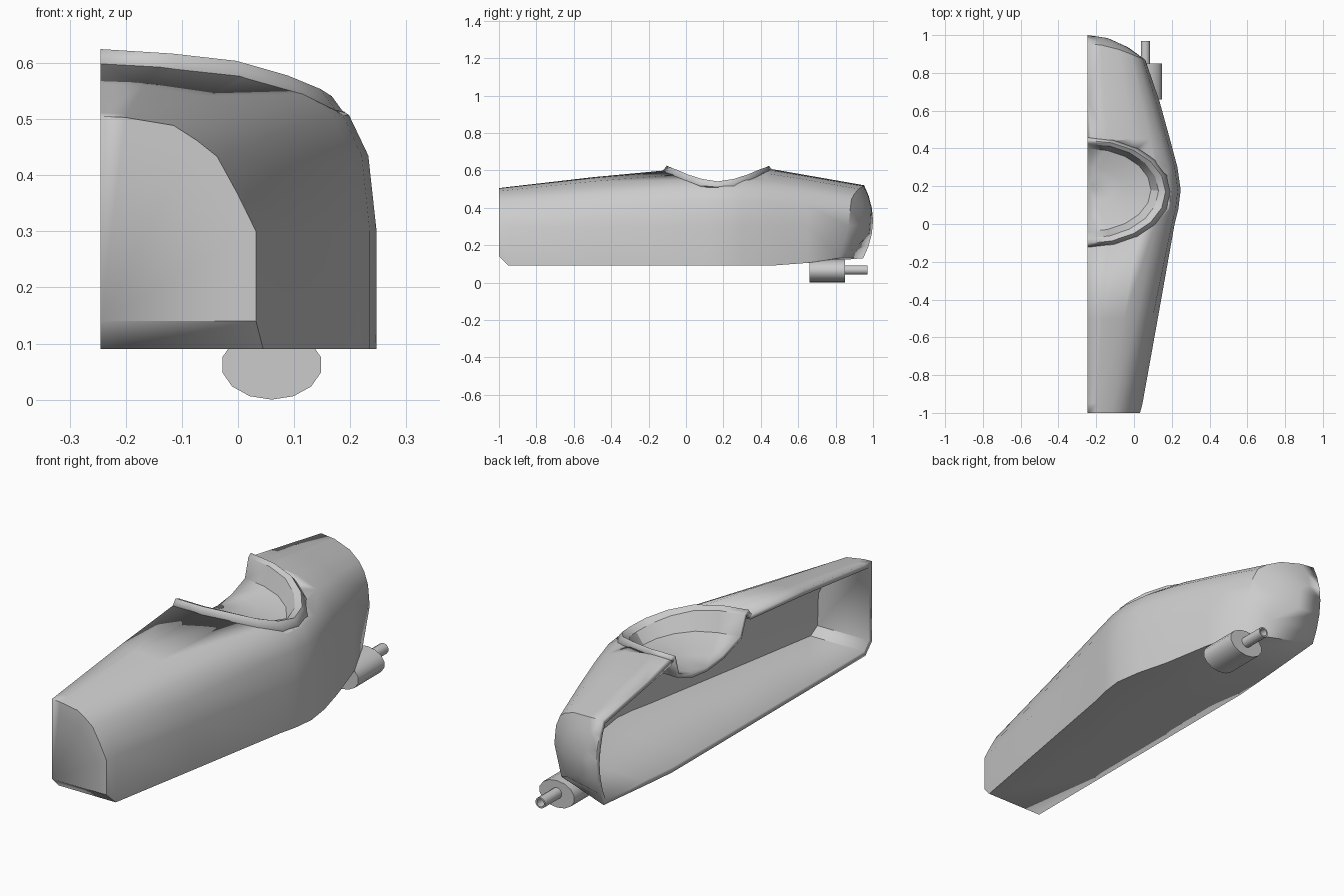
import bpy, bmesh
from math import sin, cos, pi
from mathutils import Vector
from mathutils.bvhtree import BVHTree

if "Cube" in bpy.data.objects:
    bpy.data.objects.remove(bpy.data.objects["Cube"])

CUT = -0.245  # plane where the half body is open


def lerp_table(t, x):
    for (x0, z0), (x1, z1) in zip(t, t[1:]):
        if x <= x1:
            return z0 + (z1 - z0) * (x - x0) / (x1 - x0)
    return t[-1][1]


def finish(name, bm, angle=35):
    me = bpy.data.meshes.new(name)
    bm.to_mesh(me)
    bm.free()
    ob = bpy.data.objects.new(name, me)
    bpy.context.collection.objects.link(ob)
    bpy.ops.object.select_all(action='DESELECT')
    ob.select_set(True)
    bpy.context.view_layer.objects.active = ob
    bpy.ops.object.shade_smooth_by_angle(angle=angle * pi / 180)
    return ob


def thicken(ob, t):
    m = ob.modifiers.new("thickness", 'SOLIDIFY')
    m.thickness, m.offset, m.use_even_offset = t, -1, True
    bpy.context.view_layer.objects.active = ob
    bpy.ops.object.modifier_apply(modifier=m.name)
    for v in ob.data.vertices:
        if v.co.x < CUT + 0.03:
            v.co.x = CUT


def bridge(bm, a, b):
    for i in range(len(a) - 1):
        bm.faces.new((a[i], a[i + 1], b[i + 1], b[i]))


def orient(bm, axis):
    bmesh.ops.recalc_face_normals(bm, faces=bm.faces)
    bm.faces.ensure_lookup_table()
    if bm.faces[-1].normal[axis] < 0:
        bmesh.ops.reverse_faces(bm, faces=bm.faces)


# body: half sections, blended from round nose to squarer middle
NOSE = [(0, 1), (.16, .99), (.47, .92), (.62, .79), (.75, .65), (.88, .33), (1, 0)]
MID = [(0, 1), (.25, .975), (.56, .91), (.78, .79), (.9, .66), (.97, .43), (1, 0)]


def section(xo, top, bot, k, shoulder=.3):
    w = xo - CUT
    pts = [(CUT + w * (a + (c - a) * k), shoulder + (top - shoulder) * (b + (d - b) * k))
           for (a, b), (c, d) in zip(NOSE, MID)]
    return pts + [(xo, bot), (CUT, bot)]


bm = bmesh.new()
rings = []
for y, xo, top, bot, k in [(-1, .032, .505, .14, 0), (-.95, .045, .511, .09, 0),
                           (-.5, .126, .563, .09, .5), (0, .215, .61, .09, 1),
                           (.08, .235, .613, .09, 1), (.18, .247, .614, .09, 1),
                           (.3, .23, .614, .09, 1), (.45, .19, .608, .09, .9),
                           (.65, .135, .573, .105, .8)]:
    rings.append([bm.verts.new((x, y, z)) for x, z in section(xo, top, bot, k)])


def tail_y(x, z):
    return 1 - .13 * ((x - CUT) / .305) ** 2 - .05 * ((z - .33) / .195) ** 2


tail = section(.06, .52, .13, .8)
for s in (1, .7, .35):
    ring = []
    for x, z in tail:
        x, z = CUT + (x - CUT) * s, .33 + (z - .33) * s
        ring.append(bm.verts.new((x, tail_y(x, z), z)))
    rings.append(ring)
for a, b in zip(rings, rings[1:]):
    bridge(bm, a, b)
bm.faces.new(rings[0])
tip = bm.verts.new((CUT, 1, .33))
for p, q in zip(rings[-1], rings[-1][1:]):
    bm.faces.new((p, q, tip))
orient(bm, 1)
surface = BVHTree.FromBMesh(bm)
body = finish("body_shell", bm)
thicken(body, .024)

# cockpit: half-oval rings for lip and tub
N = 10
CREST = [(-.25, .625), (-.12, .617), (.03, .6), (.14, .558), (.2, .52)]


def oval(xo, y0, y1):
    c, r = (y0 + y1) / 2, (y1 - y0) / 2
    return [(CUT + (xo - CUT) * sin(pi * i / N), c - r * cos(pi * i / N)) for i in range(N + 1)]


base, crest = oval(.2, -.125, .46), oval(.167, -.103, .443)
lip, floor = oval(.13, -.075, .425), oval(.09, -.04, .4)
zc = [lerp_table(CREST, x) for x, y in crest]
zb = []
for (x, y), z in zip(base, zc):
    hit = surface.ray_cast(Vector((x + .001, y, 1)), Vector((0, 0, -1)))[0]
    zb.append((hit.z if hit else z - .02) - .002)
zf = [.5 * z + .212 for z in zc]

bm = bmesh.new()
levels = [(base, zb), (crest, zc), (lip, [z - .012 for z in zc]), (floor, zf),
          (oval(-.07, .08, .3), [.487] * (N + 1))]
tub = [[bm.verts.new((x, y, z)) for (x, y), z in zip(p, zs)] for p, zs in levels]
for a, b in zip(tub, tub[1:]):
    bridge(bm, a, b)
mid = bm.verts.new((CUT, .2, .475))
for p, q in zip(tub[-1], tub[-1][1:]):
    bm.faces.new((p, q, mid))
orient(bm, 2)
cockpit = finish("cockpit_tub", bm, 30)
thicken(cockpit, .018)

# opening cut through the body top
bm = bmesh.new()
outline = oval(.192, -.117, .452)
outline = [(-.4, outline[0][1])] + outline + [(-.4, outline[-1][1])]
f = bm.faces.new([bm.verts.new((x, y, .4)) for x, y in outline])
ext = bmesh.ops.extrude_face_region(bm, geom=[f])
for v in ext['geom']:
    if isinstance(v, bmesh.types.BMVert):
        v.co.z = .9
bmesh.ops.recalc_face_normals(bm, faces=bm.faces)
cutter = finish("opening_cutter", bm)
m = body.modifiers.new("opening", 'BOOLEAN')
m.object, m.operation, m.solver = cutter, 'DIFFERENCE', 'EXACT'
bpy.context.view_layer.objects.active = body
bpy.ops.object.modifier_apply(modifier=m.name)
bpy.data.objects.remove(cutter)


# rear fitting: oval drum and hollow pin, turned along y
def drum(name, n, cx, cz, stations):
    bm = bmesh.new()
    loops = []
    for y, rx, rz in stations:
        loop = [bm.verts.new((cx + rx * cos(2 * pi * (i + .5) / n), y,
                              cz + rz * sin(2 * pi * (i + .5) / n))) for i in range(n)]
        loops.append(loop)
    for a, b in zip(loops, loops[1:]):
        bridge(bm, a + a[:1], b + b[:1])
    bm.faces.new(loops[0])
    bm.faces.new(loops[-1])
    bmesh.ops.recalc_face_normals(bm, faces=bm.faces)
    return finish(name, bm)


drum("exhaust_drum", 14, .06, .062, [(.66, .09, .062), (.85, .09, .062)])
drum("exhaust_pipe", 12, .06, .067, [(.84, .025, .025), (.97, .025, .025),
                                     (.97, .018, .018), (.87, .018, .018)])
